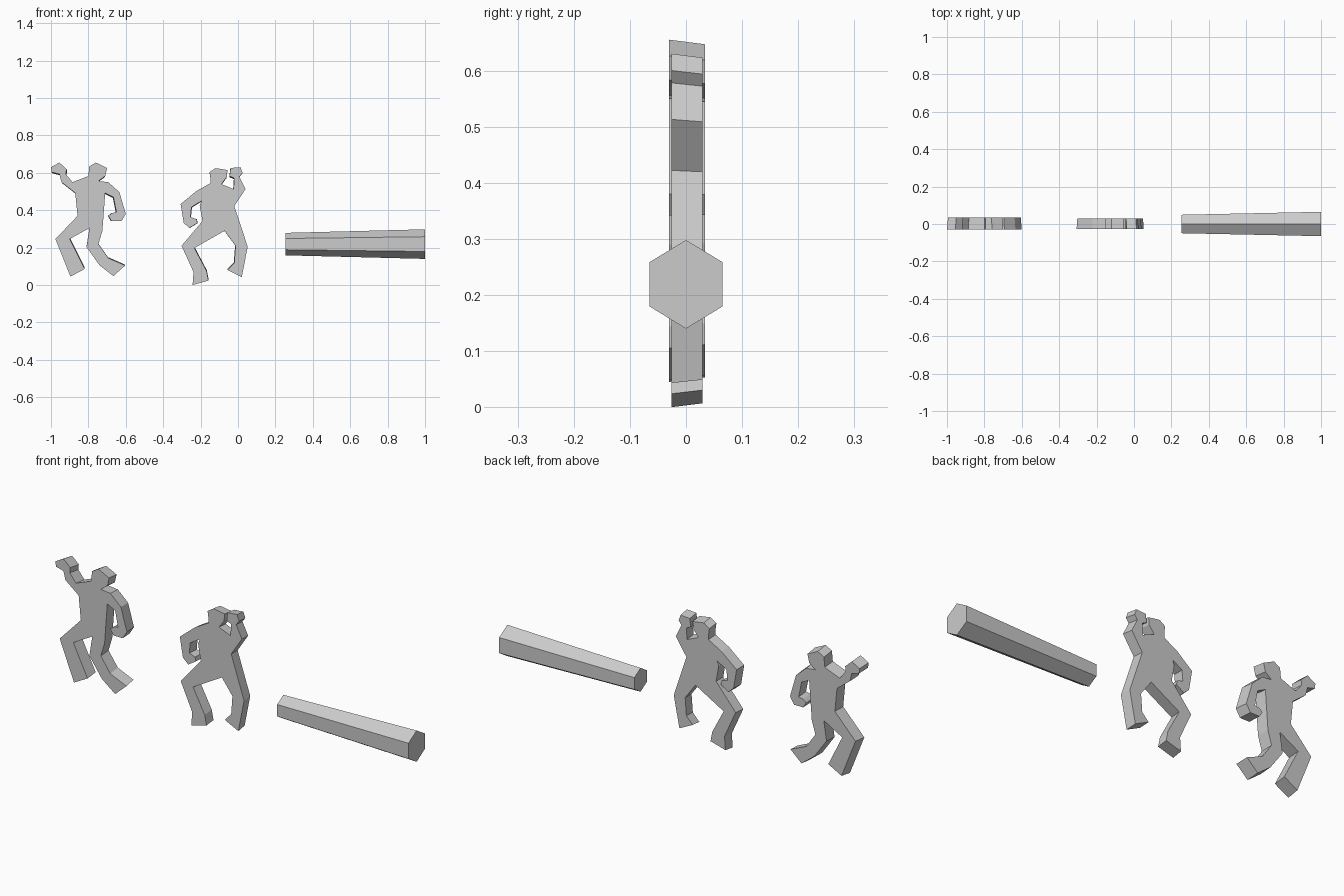
import bpy
import bmesh
from math import pi
from mathutils import Matrix, Vector

default_cube = bpy.data.objects.get("Cube")
if default_cube:
    bpy.data.objects.remove(default_cube, do_unlink=True)


def make_material(name, grey):
    material = bpy.data.materials.new(name)
    material.use_nodes = True
    colour = (grey, grey, grey, 1)
    material.diffuse_color = colour
    material.node_tree.nodes["Principled BSDF"].inputs["Base Color"].default_value = colour
    return material


plain_grey = make_material("plain grey", 0.6)


def finish_object(name, bm):
    """Turn a bmesh into a flat-shaded object with the shared material."""
    bmesh.ops.recalc_face_normals(bm, faces=bm.faces)
    mesh = bpy.data.meshes.new(name)
    bm.to_mesh(mesh)
    bm.free()
    mesh.materials.append(plain_grey)
    part = bpy.data.objects.new(name, mesh)
    bpy.context.scene.collection.objects.link(part)
    return part


def cutout_figure(name, outline, front, back, taper):
    """Extrude a silhouette (in hundredths) from front to back, narrowing slightly."""
    bm = bmesh.new()
    points = [Vector((x / 100, front, z / 100)) for x, z in outline]
    face = bm.faces.new([bm.verts.new(point) for point in points])
    xs = [point.x for point in points]
    zs = [point.z for point in points]
    middle = Vector(((min(xs) + max(xs)) / 2, back, (min(zs) + max(zs)) / 2))
    extruded = bmesh.ops.extrude_face_region(bm, geom=[face], use_keep_orig=True)
    back_verts = [item for item in extruded["geom"] if isinstance(item, bmesh.types.BMVert)]
    for vert in back_verts:
        vert.co.y = back
        vert.co = middle + (vert.co - middle) * taper
    return finish_object(name, bm)


# Dancing figure with its right arm thrown out, clockwise by body part
raised_fist = [(-99.7, 60.4), (-100, 63), (-95.5, 65.5), (-91.7, 62), (-92, 59.3), (-88.5, 55)]
head = [(-80, 58.3), (-79.5, 63.5), (-76, 65.5), (-70, 62.6), (-71, 58.3), (-74.6, 55.6)]
hanging_arm = [(-69.3, 55), (-63.4, 49.7), (-60, 38), (-62.3, 34.2), (-67.6, 34.2),
               (-69.3, 37), (-67.5, 38.5), (-65, 39), (-66.6, 47), (-71, 49.2)]
left_leg = [(-72.5, 29), (-74.6, 22), (-69.3, 14.4), (-60.3, 10.5), (-66.6, 4.8),
            (-74, 10.5), (-81, 20.3), (-79.4, 30.5)]
right_leg = [(-90, 24.6), (-82, 8.6), (-89.6, 4.5), (-97.6, 24.6), (-85.8, 37)]
raised_arm_underside = [(-87, 49.2), (-94.4, 55), (-95.5, 59.3)]
cutout_figure(
    "waving_figure",
    raised_fist + head + hanging_arm + left_leg + right_leg + raised_arm_underside,
    front=-0.03, back=0.034, taper=0.973)

# Striding figure with its left fist by the head, clockwise by body part
head = [(-14.7, 57), (-15.2, 60.4), (-12, 62.5), (-5.6, 61.5), (-6, 57.8), (-8.8, 54)]
raised_arm = [(-2.4, 51.3), (-2, 57.2), (-4.5, 58.3), (-4, 62.6), (1.3, 63), (2.4, 60),
              (0.8, 57.8), (4, 51.3), (-2, 42.2)]
left_leg = [(5.2, 20.5), (2, 4.3), (-5.6, 8), (-2, 11.8), (-1.3, 21), (-7.2, 29)]
right_leg = [(-23.3, 19.8), (-16.8, 7.5), (-15.8, 2.4), (-24.3, 0), (-23.8, 7),
             (-30.2, 21), (-19, 34.2), (-20.5, 42.5), (-19.5, 45)]
bent_arm = [(-24.9, 41.7), (-25.4, 36.4), (-22.2, 35.3), (-21.7, 33.2), (-26, 30.5),
            (-29, 33.2), (-30.7, 43.3), (-22.2, 50.3), (-14.7, 54.5)]
cutout_figure(
    "striding_figure",
    head + raised_arm + left_leg + right_leg + bent_arm,
    front=-0.026, back=0.029, taper=0.978)

# Six-sided beam lying along x, widening towards its left end
bm = bmesh.new()
bmesh.ops.create_cone(bm, segments=6, cap_ends=True, cap_tris=False,
                      radius1=0.06, radius2=0.079, depth=0.745)
bmesh.ops.rotate(bm, verts=bm.verts, matrix=Matrix.Rotation(pi / 2, 3, "Y"))
# Stand the hexagon on a corner if its corner points sideways
if max(vert.co.y for vert in bm.verts) > max(vert.co.z for vert in bm.verts):
    bmesh.ops.rotate(bm, verts=bm.verts, matrix=Matrix.Rotation(pi / 6, 3, "X"))
bmesh.ops.scale(bm, verts=bm.verts, vec=(1, 0.95, 1))
bmesh.ops.translate(bm, verts=bm.verts, vec=(0.6265, 0, 0.219))
finish_object("tapered_beam", bm)
